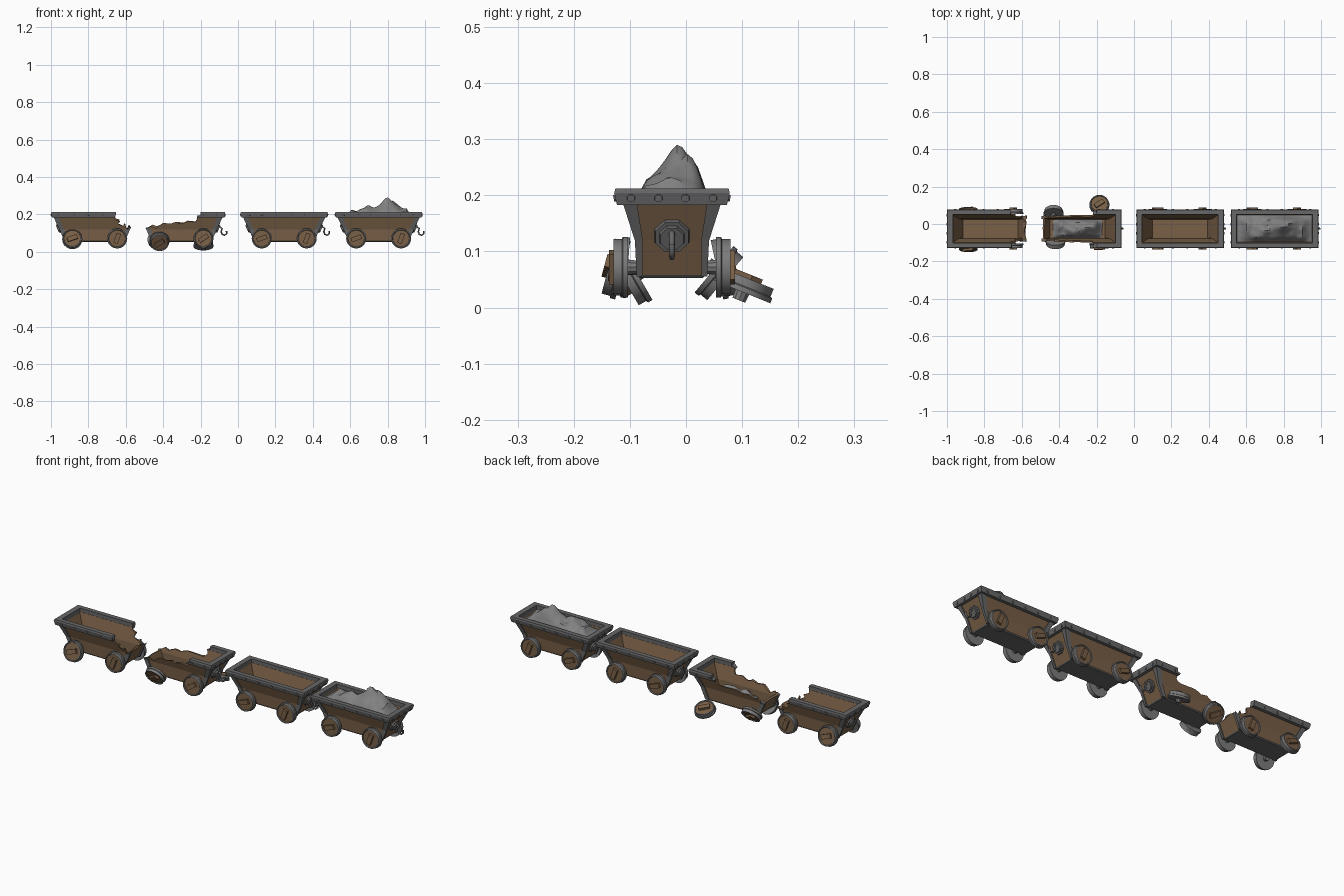
import bpy, bmesh, math, random
from mathutils import Matrix, Vector, noise

if "Cube" in bpy.data.objects:
    bpy.data.objects.remove(bpy.data.objects["Cube"])

random.seed(4)
YC = -0.025  # the carts' centre line


def material(name, rgb):
    m = bpy.data.materials.new(name)
    m.diffuse_color = (*rgb, 1)
    m.use_nodes = True
    m.node_tree.nodes["Principled BSDF"].inputs["Base Color"].default_value = m.diffuse_color
    return m


WOOD = material("brown wood", (0.19, 0.115, 0.062))
METAL = material("grey metal", (0.135, 0.135, 0.14))
WHEEL_METAL = material("wheel grey", (0.2, 0.2, 0.2))
ROCK = material("rock grey", (0.22, 0.22, 0.22))


def finish(name, bm, mats, loc=(0, 0, 0), smooth=None):
    bmesh.ops.recalc_face_normals(bm, faces=bm.faces[:])
    me = bpy.data.meshes.new(name)
    bm.to_mesh(me)
    bm.free()
    for m in mats:
        me.materials.append(m)
    ob = bpy.data.objects.new(name, me)
    ob.location = loc
    bpy.context.collection.objects.link(ob)
    if smooth:
        bpy.ops.object.select_all(action='DESELECT')
        bpy.context.view_layer.objects.active = ob
        ob.select_set(True)
        bpy.ops.object.shade_smooth_by_angle(angle=math.radians(smooth))
    return ob


def loft(bm, loops, closed=False):
    """Skin equal-length point loops; cap the ends or join last to first."""
    rings = [[bm.verts.new(p) for p in lp] for lp in loops]
    n = len(rings[0])
    pairs = list(zip(rings, rings[1:])) + ([(rings[-1], rings[0])] if closed else [])
    for a, b in pairs:
        for i in range(n):
            bm.faces.new((a[i], a[(i + 1) % n], b[(i + 1) % n], b[i]))
    if not closed:
        bm.faces.new(rings[0])
        bm.faces.new(rings[-1])


def rect(hx, hy, z):
    return [(-hx, -hy, z), (hx, -hy, z), (hx, hy, z), (-hx, hy, z)]


def disc(bm, pos, axis, r, depth, sides):
    rot = Vector(axis).to_track_quat('Z', 'Y').to_matrix().to_4x4()
    bmesh.ops.create_cone(bm, cap_ends=True, segments=sides, radius1=r, radius2=r * 0.9, depth=depth,
                          matrix=Matrix.Translation(pos) @ rot @ Matrix.Rotation(math.pi / sides, 4, 'Z'))


def break_off(objs, outline, cx):
    """Cut a ragged chunk off the objects; the outline is in x and z."""
    bm = bmesh.new()
    loops = []
    for y in (-0.14, -0.085, -0.06, -0.03, 0.0, 0.03, 0.06, 0.085, 0.14):
        loops.append([(x + random.uniform(-.007, .007), y, z + random.uniform(-.007, .007)) for x, z in outline])
    loft(bm, loops)
    bmesh.ops.triangulate(bm, faces=bm.faces[:])
    cutter = finish("break_cutter", bm, [], (cx, YC, 0))
    cutter.hide_render = True
    for ob in objs:
        mod = ob.modifiers.new("break", 'BOOLEAN')
        mod.operation, mod.solver, mod.object = 'DIFFERENCE', 'EXACT', cutter
        bpy.context.view_layer.update()
        me = bpy.data.meshes.new_from_object(ob.evaluated_get(bpy.context.evaluated_depsgraph_get()))
        ob.modifiers.clear()
        ob.data = me
    bpy.data.objects.remove(cutter)


def wheel(name, x, y, z, side, tilt=0, turn=35):
    """Flanged wheel facing out along y * side; positive tilt turns its face up."""
    profile = [(.054, -.013), (.054, -.004), (.050, -.002), (.050, .013), (.046, .013), (.044, .009)]
    n = 20
    bm = bmesh.new()
    loft(bm, [[(r * math.cos(i * math.tau / n), r * math.sin(i * math.tau / n), h) for i in range(n)]
              for r, h in profile])
    for f in bm.faces:  # wooden outer face
        f.material_index = 1 if len(f.verts) == n and f.calc_center_median().z > 0 else 0
    # wooden bar across the hub, and the axle stub behind
    old = set(bm.faces)
    bmesh.ops.create_cube(bm, size=1, matrix=Matrix.Rotation(math.radians(turn), 4, 'Z')
                          @ Matrix.Translation((0, 0, .014)) @ Matrix.Diagonal((.056, .024, .014, 1)))
    for f in set(bm.faces) - old:
        f.material_index = 1
    disc(bm, (0, 0, -.02), (0, 0, -1), .014, .018, 10)
    ob = finish(name, bm, [WHEEL_METAL, WOOD], (x, y, z), 35)
    ob.rotation_euler.x = -side * math.radians(90 - tilt)


# half length, half width and height of the flaring tub
TUB = [(.155, .058, .056), (.182, .061, .12), (.217, .084, .192)]


def cart(name, cx, outline=None, cut=lambda x: False, hook=True, plates=(-1, 1)):
    loc = (cx, YC, 0)
    # hollow wooden tub
    bm = bmesh.new()
    loft(bm, [rect(*t) for t in TUB] + [rect(a - .012, b - .009, z) for a, b, z in TUB[:0:-1]]
         + [rect(.147, .049, .066)])
    tub = finish(name + "_tub", bm, [WOOD], loc)
    # metal underside
    bm = bmesh.new()
    loft(bm, [rect(.152, .055, .053), rect(.157, .06, .058)])
    finish(name + "_underside", bm, [METAL], loc)
    # rim
    bm = bmesh.new()
    loft(bm, [rect(.228, .098, .183), rect(.234, .103, .204), rect(.232, .101, .212),
              rect(.203, .076, .212), rect(.203, .076, .183)], closed=True)
    rim = finish(name + "_rim", bm, [METAL], loc)
    # L-shaped corner posts
    bm = bmesh.new()
    for sx in (-1, 1):
        for sy in (-1, 1):
            loops = []
            for (a, b, z), ax, ay in zip(TUB, (.022, .024, .028), (.010, .014, .026)):
                a, b, t = a + .006, b + .005, .008
                loops.append([(sx * (a - u), sy * (b - v), z - .001) for u, v in
                              ((0, 0), (ax, 0), (ax, t), (t, t), (t, ay), (0, ay))])
            loft(bm, loops)
    posts = finish(name + "_corner_posts", bm, [METAL], loc)
    if outline:
        break_off([tub, rim, posts], outline, cx)
    # rivets round the rim
    bm = bmesh.new()
    for s in (-1, 1):
        for y in (-.073, -.024, .024, .073):
            if not cut(s * .23):
                disc(bm, (s * .232, y, .195), (s, 0, -.2), .008, .006, 8)
        for i in range(6):
            x = -.19 + i * .076
            if not cut(x):
                disc(bm, (x, s * .101, .195), (0, s, -.2), .007, .006, 8)
    finish(name + "_rivets", bm, [METAL], loc)
    # octagonal coupling plates
    bm = bmesh.new()
    for s in plates:
        n = Vector((s * .906, 0, -.423))
        p = Vector((s * .187, 0, .128))
        disc(bm, p, n, .035, .014, 8)
        disc(bm, p + n * .009, n, .025, .010, 8)
    finish(name + "_coupling_plates", bm, [METAL], loc)
    # hook
    if hook:
        cu = bpy.data.curves.new(name + "_hook", 'CURVE')
        cu.dimensions, cu.bevel_depth, cu.bevel_resolution = '3D', .005, 1
        cu.use_fill_caps = True
        path = [(.18, .128), (.203, .135), (.217, .125), (.212, .108), (.217, .094), (.23, .089),
                (.242, .098), (.24, .112)]
        sp = cu.splines.new('POLY')
        sp.points.add(len(path) - 1)
        for pt, (x, z) in zip(sp.points, path):
            pt.co = (x, 0, z, 1)
        cu.materials.append(METAL)
        ob = bpy.data.objects.new(name + "_hook", cu)
        ob.location = loc
        bpy.context.collection.objects.link(ob)


def rocks(name, cx, hx, hy, base, peaks, seed):
    """Heap of rock as a height field of pointed peaks with noise."""
    bm = bmesh.new()
    bmesh.ops.create_grid(bm, x_segments=32, y_segments=16, size=1)
    for v in bm.verts:
        x, y = v.co.x * hx, v.co.y * hy
        edge = min(1, 4 * (1 - abs(v.co.x))) * min(1, 3 * (1 - abs(v.co.y)))
        h = max(a * math.exp(-math.hypot((x - px) / wx, (y - py) / wy) ** 1.4) for px, py, a, wx, wy in peaks)
        lump = noise.noise(Vector((x * 28, y * 28, seed))) * .014
        v.co = (x, y, base + edge * (h + lump + .012))
    finish(name, bm, [ROCK], (cx, YC, 0), 40)


# four carts: split, smashed, empty and loaded
cart("split_cart", -.766,
     [(.10, .26), (.112, .2), (.105, .18), (.13, .168), (.122, .15), (.15, .138), (.16, .148), (.172, .12),
      (.185, .138), (.2, .11), (.27, .12), (.27, .26)], lambda x: x > .1, False, (-1,))
cart("smashed_cart", -.302,
     [(-.3, .26), (-.3, .125), (-.19, .125), (-.16, .14), (-.13, .132), (-.1, .15), (-.06, .146), (-.03, .162),
      (0, .152), (.03, .163), (.07, .158), (.088, .175), (.08, .19), (.1, .2), (.095, .26)],
     lambda x: x < .11, True, (1,))
cart("empty_cart", .247)
cart("loaded_cart", .752)

# upright wheels
for cname, cx, ends in (("split", -.766, (1,)), ("empty", .247, (-1, 1)), ("loaded", .752, (-1, 1))):
    for e in ends:
        for s in (-1, 1):
            wheel(cname + "_cart_wheel", cx + e * .12, YC + s * .0915, .072, s, 0, 45 + 25 * e)
# loose and fallen wheels
wheel("loose_wheel", -.886, YC - .1, .07, -1, 15, 20)
wheel("loose_wheel", -.886, YC + .093, .07, 1, 12, 20)
wheel("leaning_wheel", -.42, -.098, .054, -1, -30)
wheel("leaning_wheel", -.43, .06, .06, 1, -40)
wheel("loose_wheel", -.185, YC - .0915, .072, -1, 4)
wheel("fallen_wheel", -.185, .105, .04, 1, 68)

# rock loads
rocks("rock_load", .752, .2, .073, .182,
      [(.05, .012, .098, .075, .048), (.075, .03, .09, .05, .03), (-.06, -.012, .058, .07, .045),
       (.14, -.01, .04, .05, .05), (-.14, .01, .03, .06, .05)], 1.3)
rocks("rock_spill", -.302, .135, .052, .064,
      [(.05, .005, .07, .07, .04), (-.03, -.01, .055, .06, .04), (-.09, .01, .03, .05, .04)], 6.1)
